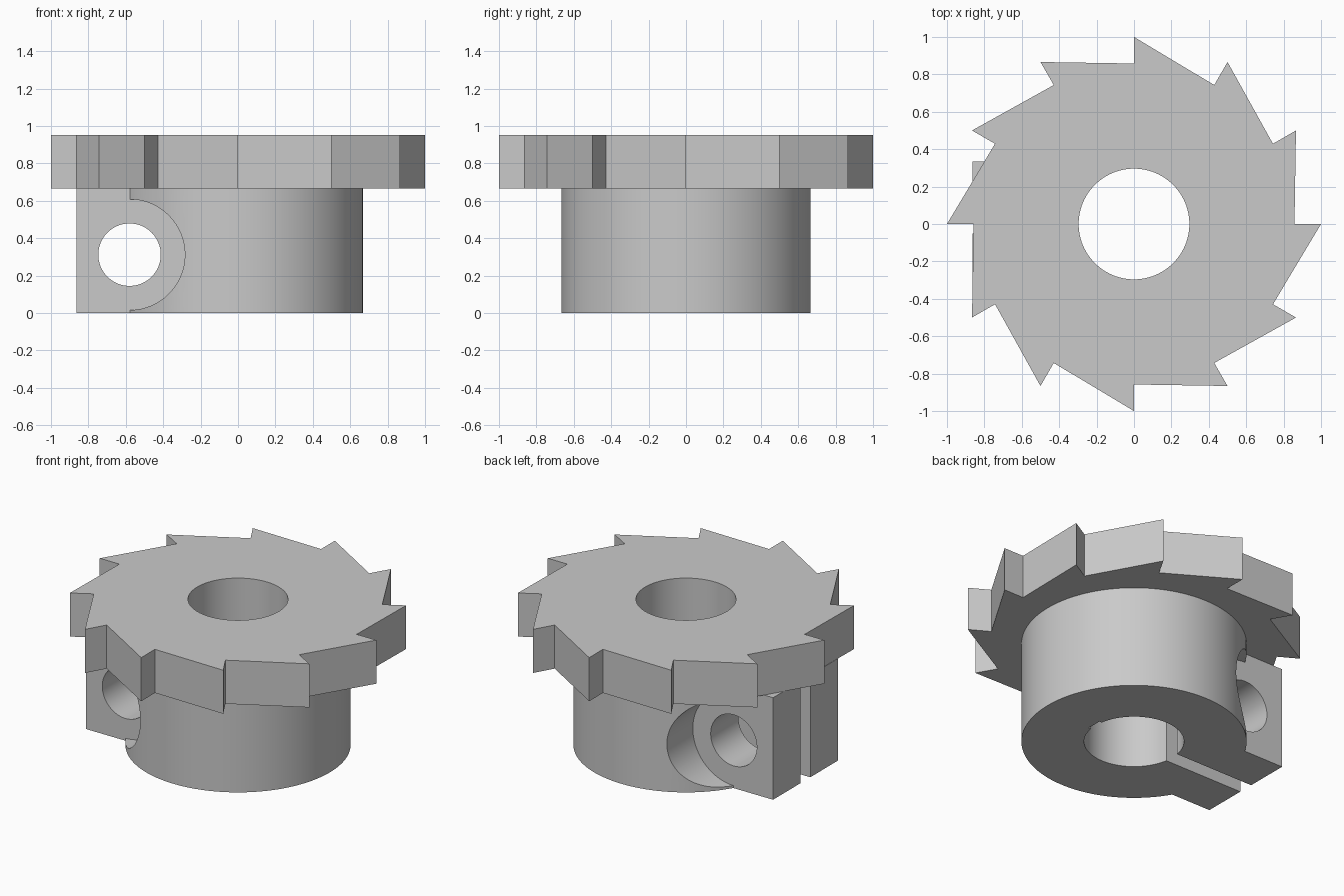
import bpy, bmesh
from math import sin, cos, asin, pi, tau
from mathutils import Vector

WHEEL_BOTTOM, WHEEL_TOP = 0.667, 0.952
HUB_R, BORE_R = 0.667, 0.296
LUG_X, LUG_Y = -0.864, 0.335
SCREW_X, SCREW_Z = -0.58, 0.312
TEETH = 12

cube = bpy.data.objects.get("Cube")
if cube:
    bpy.data.objects.remove(cube, do_unlink=True)

grey = bpy.data.materials.new("steel grey")
grey.use_nodes = True
colour = (0.59, 0.59, 0.59, 1)
grey.diffuse_color = colour
grey.node_tree.nodes["Principled BSDF"].inputs["Base Color"].default_value = colour


def arc(radius, start, end, count, cx=0, cy=0):
    return [(cx + radius * cos(start + (end - start) * i / count),
             cy + radius * sin(start + (end - start) * i / count)) for i in range(count + 1)]


def circle(radius, count, cx=0, cy=0):
    return arc(radius, 0, tau, count, cx, cy)[:-1]


def prism(name, outline, low, high, axis="z"):
    """Extrude a flat outline along z, or along y with the outline in x and z."""
    bm = bmesh.new()
    place = (lambda a, b: (a, b, low)) if axis == "z" else (lambda a, b: (a, low, b))
    face = bm.faces.new([bm.verts.new(place(a, b)) for a, b in outline])
    moved = bmesh.ops.extrude_face_region(bm, geom=[face])
    step = Vector((0, 0, high - low)) if axis == "z" else Vector((0, high - low, 0))
    bmesh.ops.translate(bm, vec=step,
                        verts=[g for g in moved["geom"] if isinstance(g, bmesh.types.BMVert)])
    bmesh.ops.recalc_face_normals(bm, faces=bm.faces)
    mesh = bpy.data.meshes.new(name)
    bm.to_mesh(mesh)
    bm.free()
    obj = bpy.data.objects.new(name, mesh)
    bpy.context.collection.objects.link(obj)
    mesh.materials.append(grey)
    return obj


def activate(obj):
    bpy.ops.object.select_all(action="DESELECT")
    obj.select_set(True)
    bpy.context.view_layer.objects.active = obj


def cut(target, cutter):
    cutter.hide_render = True
    mod = target.modifiers.new("cut", "BOOLEAN")
    mod.operation, mod.solver, mod.object = "DIFFERENCE", "EXACT", cutter
    activate(target)
    bpy.ops.object.modifier_apply(modifier=mod.name)
    bpy.data.objects.remove(cutter, do_unlink=True)


# Toothed wheel: each tooth is a tip, a radial step inwards, then a slope up to the next tip
teeth = [(r * cos(tau * i / TEETH), r * sin(tau * i / TEETH))
         for i in range(TEETH) for r in (1.0, 0.858)]
wheel = prism("ratchet_wheel", teeth, WHEEL_BOTTOM, WHEEL_TOP)
cut(wheel, prism("wheel_bore_cutter", circle(BORE_R, 96), 0.5, 1.2))

# Hub with a square clamping lug on its right side
lug_angle = pi - asin(LUG_Y / HUB_R)
outline = arc(HUB_R, -lug_angle, lug_angle, 112) + [(LUG_X, LUG_Y), (LUG_X, -LUG_Y)]
hub = prism("clamp_hub", outline, 0, WHEEL_BOTTOM)
cut(hub, prism("hub_bore_cutter", circle(BORE_R, 96), -0.2, 0.9))

# Clamping slit, running just past the far side of the bore
slit = [(-1, -0.05), (0.31, -0.05), (0.31, 0.05), (-1, 0.05)]
cut(hub, prism("slit_cutter", slit, -0.2, 0.9))

# Screw hole through the lug and a seat for the screw head on each side
cut(hub, prism("screw_hole_cutter", circle(0.167, 64, SCREW_X, SCREW_Z), -1, 1, "y"))
for side in (-1, 1):
    cut(hub, prism("screw_seat_cutter", circle(0.296, 96, SCREW_X, SCREW_Z),
                   side * LUG_Y, side, "y"))

for obj in (wheel, hub):
    activate(obj)
    bpy.ops.object.shade_smooth_by_angle(angle=pi / 7)
